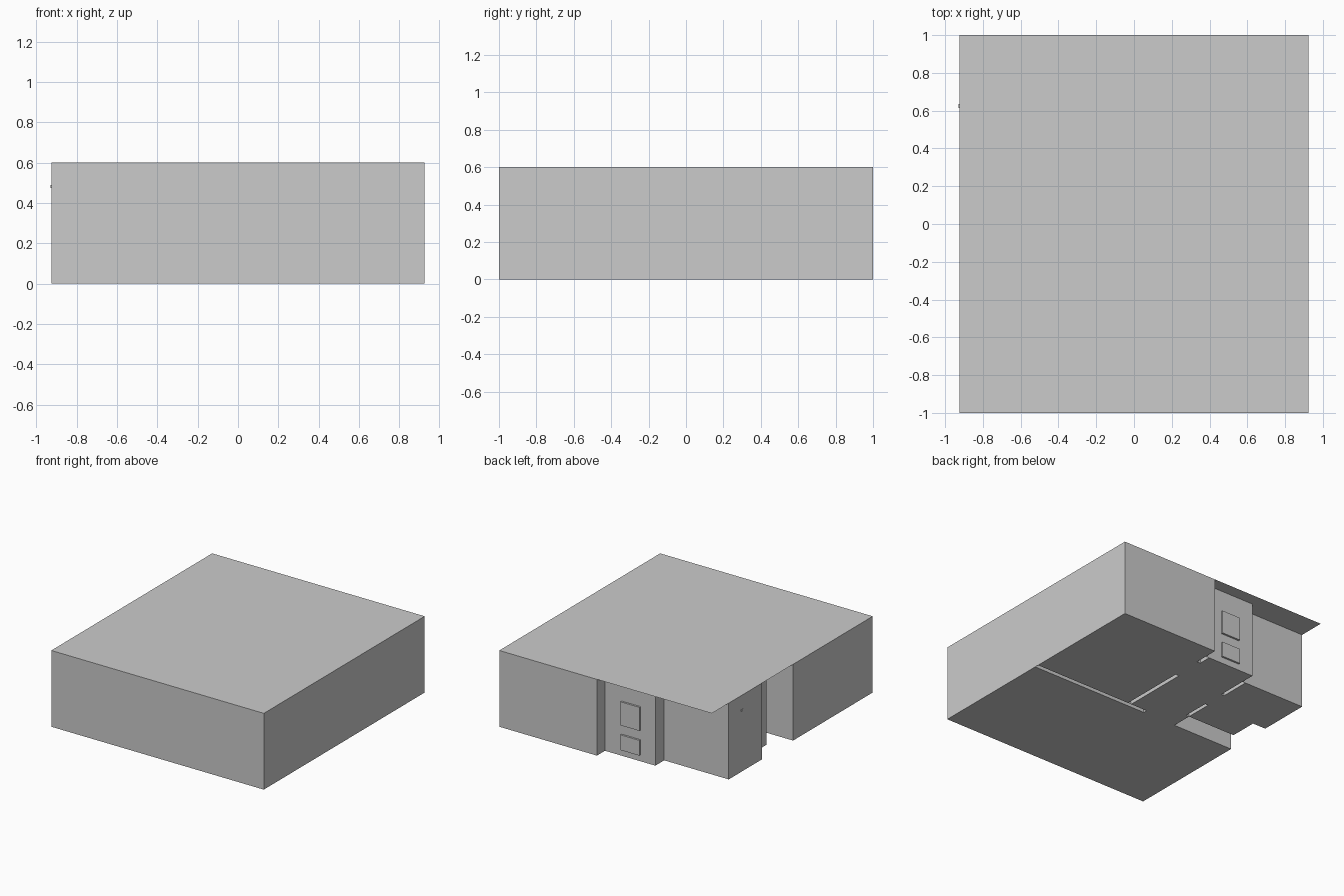
import bpy, bmesh

if "Cube" in bpy.data.objects:
    bpy.data.objects.remove(bpy.data.objects["Cube"])

H = 0.6  # wall height


def make(name, build):
    bm = bmesh.new()
    build(bm)
    bmesh.ops.remove_doubles(bm, verts=bm.verts, dist=1e-5)
    me = bpy.data.meshes.new(name)
    bm.to_mesh(me)
    bm.free()
    ob = bpy.data.objects.new(name, me)
    bpy.context.collection.objects.link(ob)
    return ob


def face(bm, pts):
    return bm.faces.new([bm.verts.new(p) for p in pts])


def wall_sheets(bm, outline, z0, z1):
    for (ax, ay), (bx, by) in zip(outline, outline[1:] + outline[:1]):
        face(bm, [(ax, ay, z0), (bx, by, z0), (bx, by, z1), (ax, ay, z1)])


def rect(x0, y0, x1, y1):
    return [(x0, y0), (x1, y0), (x1, y1), (x0, y1)]


def box(name, lo, hi):
    def build(bm):
        r = rect(lo[0], lo[1], hi[0], hi[1])
        wall_sheets(bm, r, lo[2], hi[2])
        face(bm, [(x, y, hi[2]) for x, y in r])
        face(bm, [(x, y, lo[2]) for x, y in reversed(r)])
    return make(name, build)


def inside(x, y, poly):
    hit = False
    for (ax, ay), (bx, by) in zip(poly, poly[1:] + poly[:1]):
        if (ay > y) != (by > y) and x < ax + (y - ay) * (bx - ax) / (by - ay):
            hit = not hit
    return hit


# Footprint with the stepped back entrance and the recessed side porch
footprint = [(-.925, -1), (.925, -1), (.925, 1), (.075, 1), (.075, .9),
             (-.363, .9), (-.363, .79), (-.925, .79), (-.925, .375),
             (-.81, .375), (-.81, .155), (-.39, .155), (-.39, -.01), (-.925, -.01)]
make("outer_walls", lambda bm: wall_sheets(bm, footprint, 0, H))

# Flat roof sheet overhanging the recesses
make("roof", lambda bm: face(bm, [(x, y, H) for x, y in rect(-.925, -1, .925, 1)]))

# Room partitions, hollow and open underneath
partitions = {
    "front_room_partition": (-.10, -.01, .925, .022),
    "middle_partition": (.045, .022, .075, .56),
    "entry_partition": (.045, .80, .075, .90),
    "side_room_partition": (-.39, .55, -.363, .79),
    "porch_partition": (-.39, .155, -.363, .37),
}
for name, r in partitions.items():
    make(name, lambda bm, r=r: wall_sheets(bm, rect(*r), 0, H))

# Floor tiles everywhere except beneath the partitions
xs = sorted({p[0] for p in footprint} | {v for r in partitions.values() for v in r[::2]})
ys = sorted({p[1] for p in footprint} | {v for r in partitions.values() for v in r[1::2]})


def floor(bm):
    for x0, x1 in zip(xs, xs[1:]):
        for y0, y1 in zip(ys, ys[1:]):
            cx, cy = (x0 + x1) / 2, (y0 + y1) / 2
            slot = any(r[0] < cx < r[2] and r[1] < cy < r[3] for r in partitions.values())
            if inside(cx, cy, footprint) and not slot:
                face(bm, [(x, y, 0) for x, y in reversed(rect(x0, y0, x1, y1))])
    bmesh.ops.remove_doubles(bm, verts=bm.verts, dist=1e-5)
    bmesh.ops.dissolve_limit(bm, angle_limit=.01, verts=bm.verts, edges=bm.edges)


make("floor", floor)

# Raised panels on the back entrance and a tiny vent on the side
box("upper_door_panel", (-.234, .89, .245), (-.07, .915, .43))
box("lower_door_panel", (-.234, .89, .05), (-.07, .915, .17))
box("side_vent", (-.93, .615, .475), (-.92, .635, .49))
